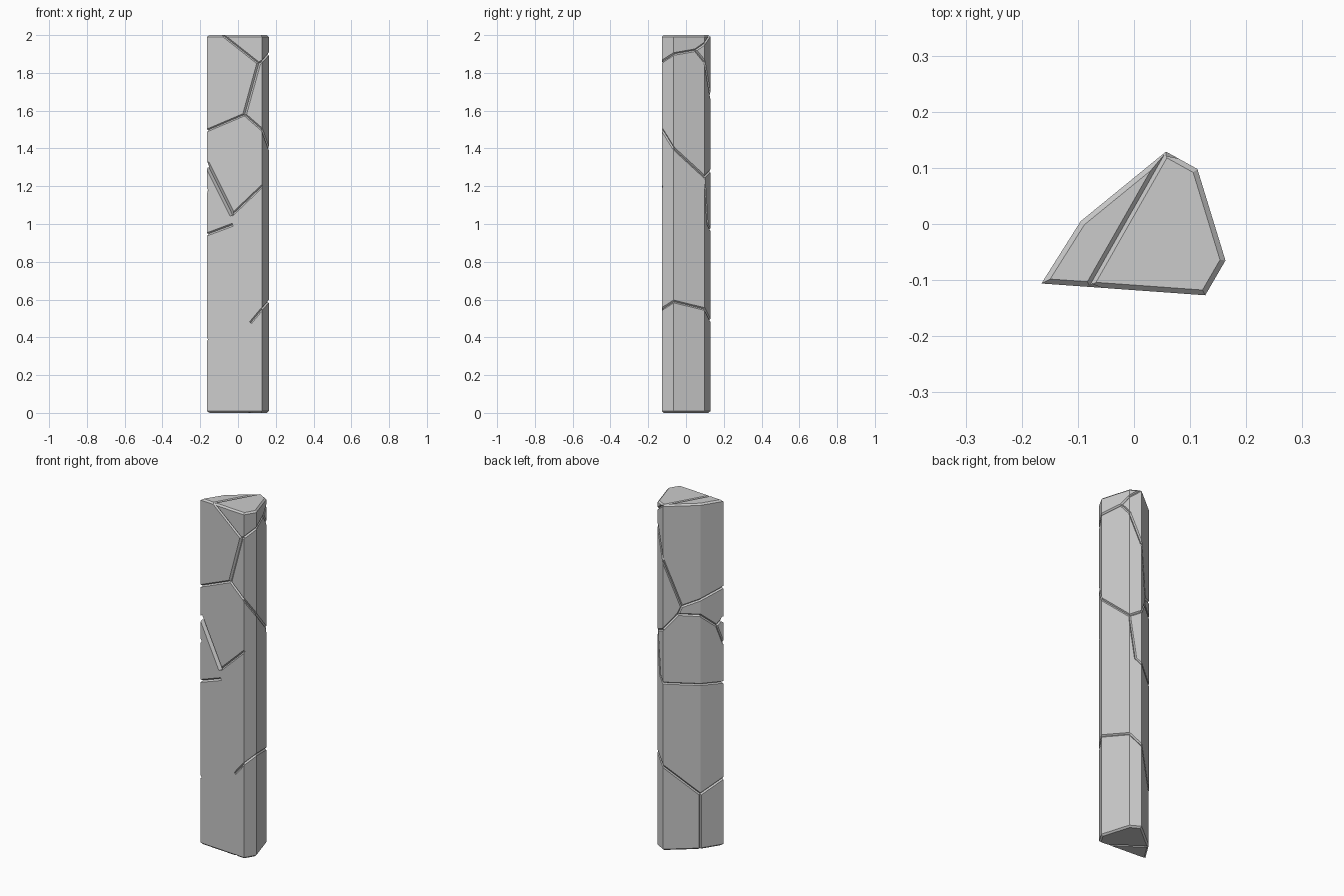
import bpy, bmesh
from mathutils import Vector

cube = bpy.data.objects.get("Cube")
if cube:
    bpy.data.objects.remove(cube, do_unlink=True)

# Column outline, anticlockwise from the front corner at -x
CORNERS = [(-.165, -.106), (.127, -.127), (.163, -.065),
           (.113, .098), (.057, .129), (-.095, .005)]
HEIGHT = 2.0
UP = Vector((0, 0, 1))

stone = bpy.data.materials.new("grey_stone")
stone.use_nodes = True
stone.diffuse_color = (.6, .6, .6, 1)
stone.node_tree.nodes["Principled BSDF"].inputs["Base Color"].default_value = (.6, .6, .6, 1)


def corner(i):
    return Vector((*CORNERS[i % 6], 0))


def on_side(u, z):
    """Point on the sides: u is the side number plus the fraction along it."""
    i = int(u)
    return corner(i).lerp(corner(i + 1), u - i) + UP * z


def side_normal(i):
    return (corner(i + 1) - corner(i)).cross(UP).normalized()


def make_object(name, bm):
    bmesh.ops.recalc_face_normals(bm, faces=bm.faces)
    mesh = bpy.data.meshes.new(name)
    bm.to_mesh(mesh)
    bm.free()
    mesh.materials.append(stone)
    obj = bpy.data.objects.new(name, mesh)
    bpy.context.collection.objects.link(obj)
    return obj


# Column with chamfered top and bottom rims
bm = bmesh.new()
base = bm.faces.new([bm.verts.new(corner(i)) for i in range(6)])
top = bmesh.ops.extrude_face_region(bm, geom=[base], use_keep_orig=True)["geom"]
bmesh.ops.translate(bm, vec=UP * HEIGHT,
                    verts=[g for g in top if isinstance(g, bmesh.types.BMVert)])
bmesh.ops.recalc_face_normals(bm, faces=bm.faces)
rims = [e for e in bm.edges if abs(e.verts[0].co.z - e.verts[1].co.z) < .01]
bmesh.ops.bevel(bm, geom=rims, offset=.009, segments=1, profile=.5, affect='EDGES')
column = make_object("cracked_column", bm)

# Cracks around the sides: half width, then (u, z) points
CRACKS = [
    (.007, [(.29, 2), (.94, 1.85), (1, 1.86), (2, 1.9), (2.7, 1.92), (3, 1.955), (4, 2)]),
    (.010, [(.94, 1.85), (.685, 1.58)]),
    (.007, [(0, 1.495), (.685, 1.58), (1, 1.5), (2, 1.4), (3, 1.25), (4, 1.28),
            (4.4, 1.365), (5, 1.355), (5.7, 1.28), (6, 1.32)]),
    (.014, [(0, 1.32), (.46, 1.05)]),
    (.007, [(.46, 1.05), (1, 1.2)]),
    (.007, [(2.7, 1.92), (3, 1.86), (4, 1.68), (4.5, 1.41), (5, 1.445), (6, 1.495)]),
    (.006, [(4.4, 1.365), (4.5, 1.41)]),
    (.006, [(5.7, 1.28), (6, 1.17)]),
    (.006, [(3, 1.25), (3.5, 1), (4, .97), (5, .955), (6, .945)]),
    (.008, [(0, .945), (.46, .995)]),
    (.007, [(.8, .48), (1, .55), (2, .59), (3, .55), (4, .49), (5, .32), (6, .39)]),
]


def add_groove(bm, a, b, normal, half):
    """V-shaped prism sunk into the surface between two points."""
    along = (b - a).normalized()
    across = along.cross(normal) * half * 2
    ends = []
    for p in (a - along * .003, b + along * .003):
        ends.append([bm.verts.new(p + normal * half + across),
                     bm.verts.new(p + normal * half - across),
                     bm.verts.new(p - normal * half)])
    bm.faces.new(ends[0])
    bm.faces.new(ends[1][::-1])
    for i in range(3):
        j = (i + 1) % 3
        bm.faces.new((ends[0][i], ends[1][i], ends[1][j], ends[0][j]))


bm = bmesh.new()
for half, path in CRACKS:
    for (u1, z1), (u2, z2) in zip(path, path[1:]):
        side = int(min(u1, u2))
        add_groove(bm, on_side(u1, z1), on_side(u2, z2), side_normal(side), half)

# Cracks across the top and the bottom, and down one back corner
add_groove(bm, on_side(.29, HEIGHT), on_side(4, HEIGHT), UP, .007)
add_groove(bm, on_side(.84, 0), on_side(5, 0), -UP, .007)
add_groove(bm, on_side(5, .32), on_side(5, 0),
           (side_normal(4) + side_normal(5)).normalized(), .007)
cutter = make_object("crack_cutter", bm)
cutter.hide_render = True

# Carve the cracks
cut = column.modifiers.new("cracks", 'BOOLEAN')
cut.operation = 'DIFFERENCE'
cut.solver = 'EXACT'
cut.use_self = True
cut.object = cutter
bpy.context.view_layer.objects.active = column
column.select_set(True)
bpy.ops.object.modifier_apply(modifier=cut.name)
bpy.data.objects.remove(cutter, do_unlink=True)
